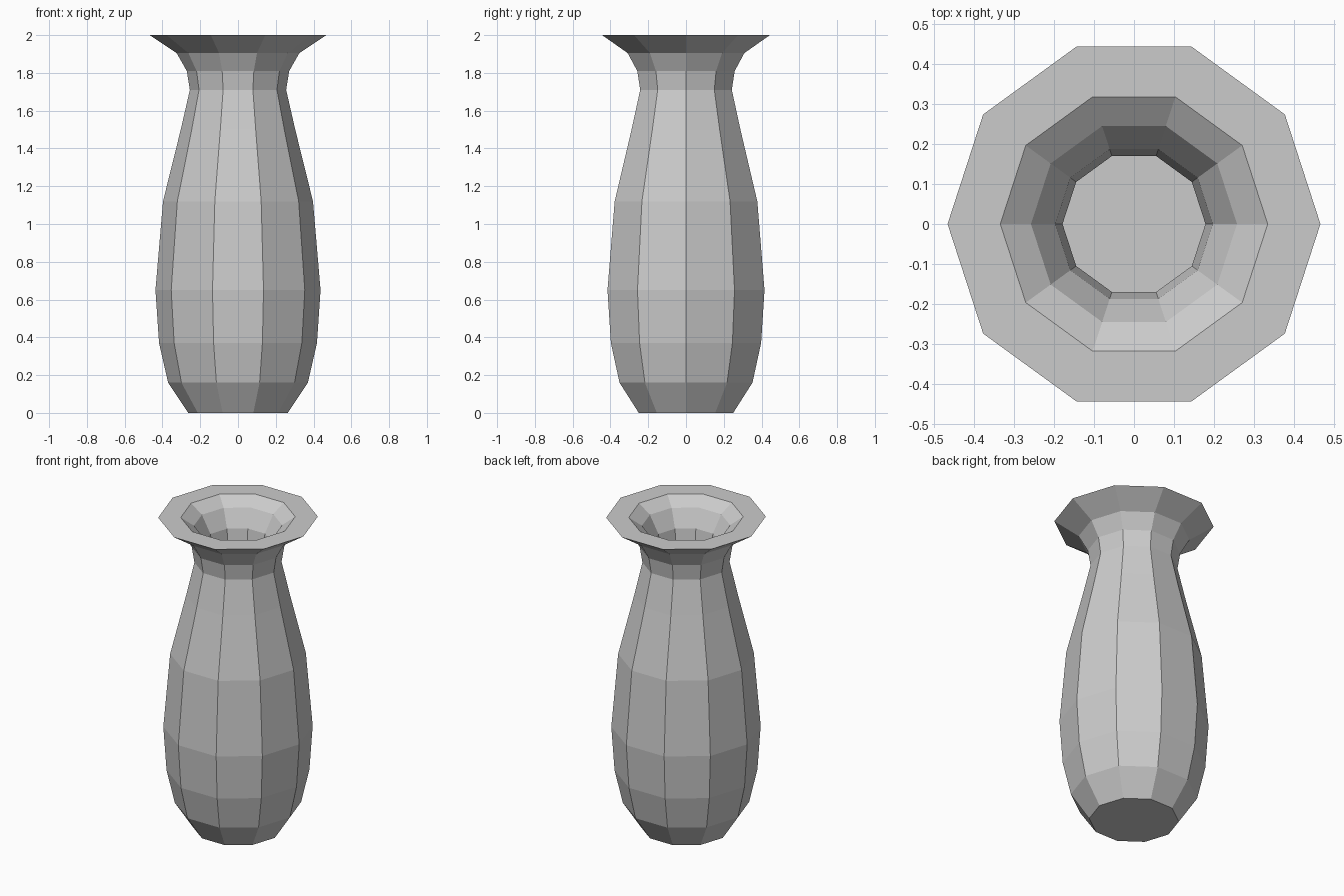
import bpy, bmesh
from math import cos, sin, pi

if "Cube" in bpy.data.objects:
    bpy.data.objects.remove(bpy.data.objects["Cube"])

SIDES = 10

# Closed wall profile (radius, height): outside going up, flat rim, inside going down
outer = [(0.263, 0), (0.37, 0.16), (0.418, 0.37), (0.437, 0.65), (0.397, 1.12),
         (0.303, 1.5), (0.255, 1.71), (0.271, 1.81), (0.325, 1.905), (0.467, 2.0)]
inner = [(0.335, 2.0), (0.258, 1.946), (0.197, 1.838), (0.179, 1.715), (0.228, 1.485),
         (0.321, 1.11), (0.361, 0.65), (0.344, 0.385), (0.302, 0.19), (0.224, 0.075)]

bm = bmesh.new()
rings = [[bm.verts.new((r * cos(2 * pi * i / SIDES), r * sin(2 * pi * i / SIDES), z))
          for i in range(SIDES)] for r, z in outer + inner]

# Walls between neighbouring rings
for a, b in zip(rings, rings[1:]):
    for i in range(SIDES):
        j = (i + 1) % SIDES
        bm.faces.new((a[i], a[j], b[j], b[i]))

# Underside and inner floor
bm.faces.new(rings[0][::-1])
bm.faces.new(rings[-1])
bmesh.ops.recalc_face_normals(bm, faces=bm.faces)

mesh = bpy.data.meshes.new("vase")
bm.to_mesh(mesh)
bm.free()
vase = bpy.data.objects.new("vase", mesh)
bpy.context.collection.objects.link(vase)
